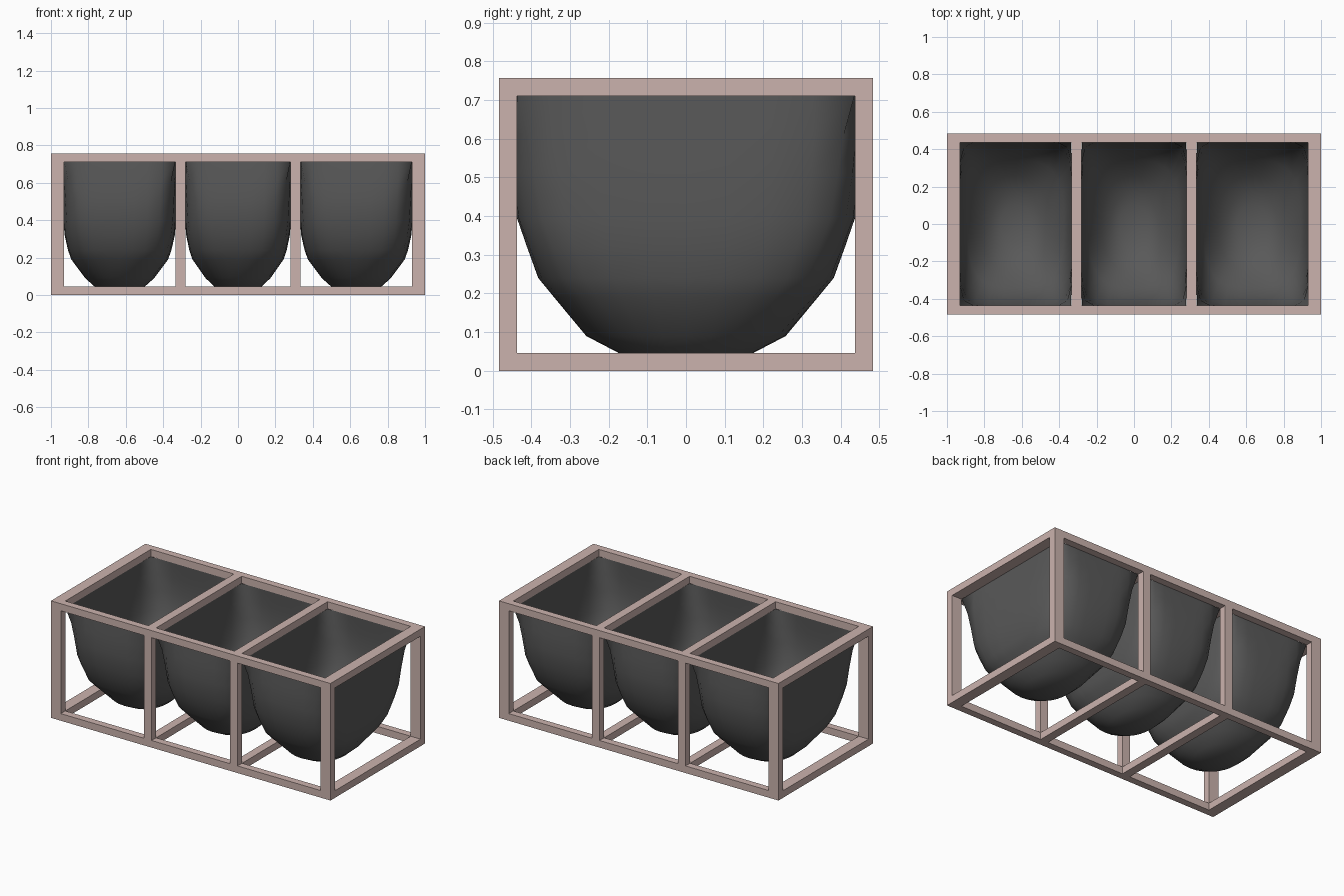
import bpy, bmesh

if "Cube" in bpy.data.objects:
    bpy.data.objects.remove(bpy.data.objects["Cube"])

def material(name, color):
    m = bpy.data.materials.new(name)
    m.diffuse_color = (*color, 1)
    m.use_nodes = True
    m.node_tree.nodes["Principled BSDF"].inputs["Base Color"].default_value = m.diffuse_color
    return m

WOOD = material("pale_wood", (0.60, 0.45, 0.42))
CLOTH = material("dark_cloth", (0.10, 0.10, 0.10))
Y, H = 0.483, 0.757          # frame half depth and height
T = 0.046                    # rail thickness
BARS = [(-1, -0.93), (-0.335, -0.28), (0.28, 0.335), (0.93, 1)]

def box(bm, x, y, z):
    r = bmesh.ops.create_cube(bm, size=1)
    for v in r["verts"]:
        v.co = [a + (b - a) * (c + 0.5) for (a, b), c in zip((x, y, z), v.co)]

def finish(name, bm, mat):
    me = bpy.data.meshes.new(name)
    bm.to_mesh(me)
    bm.free()
    ob = bpy.data.objects.new(name, me)
    bpy.context.collection.objects.link(ob)
    me.materials.append(mat)
    return ob

# Frame: long rails, then posts and cross rails at each bar position
ySides = [(-Y, -Y + T), (Y - T, Y)]
zSides = [(0, T), (H - T, H)]
rails, posts, cross = bmesh.new(), bmesh.new(), bmesh.new()
for ys in ySides:
    for zs in zSides:
        box(rails, (-1, 1), ys, zs)
    for xs in BARS:
        box(posts, xs, ys, (T, H - T))
for zs in zSides:
    for xs in BARS:
        box(cross, xs, (-Y + T, Y - T), zs)
finish("long_rails", rails, WOOD)
finish("posts", posts, WOOD)
finish("cross_rails", cross, WOOD)

# Bag rings: z, x scale, half depth, squareness (rectangle at rim, ellipse at base)
RINGS = [(0.711, 1.0, 0.437, 200), (0.61, 1.01, 0.445, 8), (0.51, 1.015, 0.448, 5.2),
         (0.395, 1.01, 0.437, 4.4), (0.32, 0.99, 0.411, 3.9), (0.24, 0.93, 0.382, 3.5),
         (0.19, 0.87, 0.341, 3.1), (0.09, 0.62, 0.258, 2.3), (0.045, 0.45, 0.172, 2.1),
         (0.022, 0.28, 0.10, 2)]

# Directions spread evenly around a unit square
N = 8
side = [(-1 + 2 * i / N, -1) for i in range(N)]
SQUARE = side + [(-v, u) for u, v in side] + [(-u, -v) for u, v in side] + [(v, -u) for u, v in side]

def bag(name, x0, x1):
    bm = bmesh.new()
    cx, hx = (x0 + x1) / 2, (x1 - x0) / 2
    rings = []
    for z, sx, hy, n in RINGS:
        ring = []
        for u, v in SQUARE:
            k = (abs(u) ** n + abs(v) ** n) ** (-1 / n)
            ring.append(bm.verts.new((cx + hx * sx * u * k, hy * v * k, z)))
        rings.append(ring)
    base = bm.verts.new((cx, 0, 0.015))
    count = len(SQUARE)
    for i in range(count):
        j = (i + 1) % count
        for a, b in zip(rings, rings[1:]):
            bm.faces.new((a[j], a[i], b[i], b[j]))
        bm.faces.new((rings[-1][j], rings[-1][i], base))
    bmesh.ops.recalc_face_normals(bm, faces=bm.faces)
    for f in bm.faces:
        f.smooth = True
    finish(name, bm, CLOTH)

# One cloth bag hung in each bay
for name, a, b in zip(("left_bag", "middle_bag", "right_bag"), BARS, BARS[1:]):
    bag(name, a[1], b[0])
